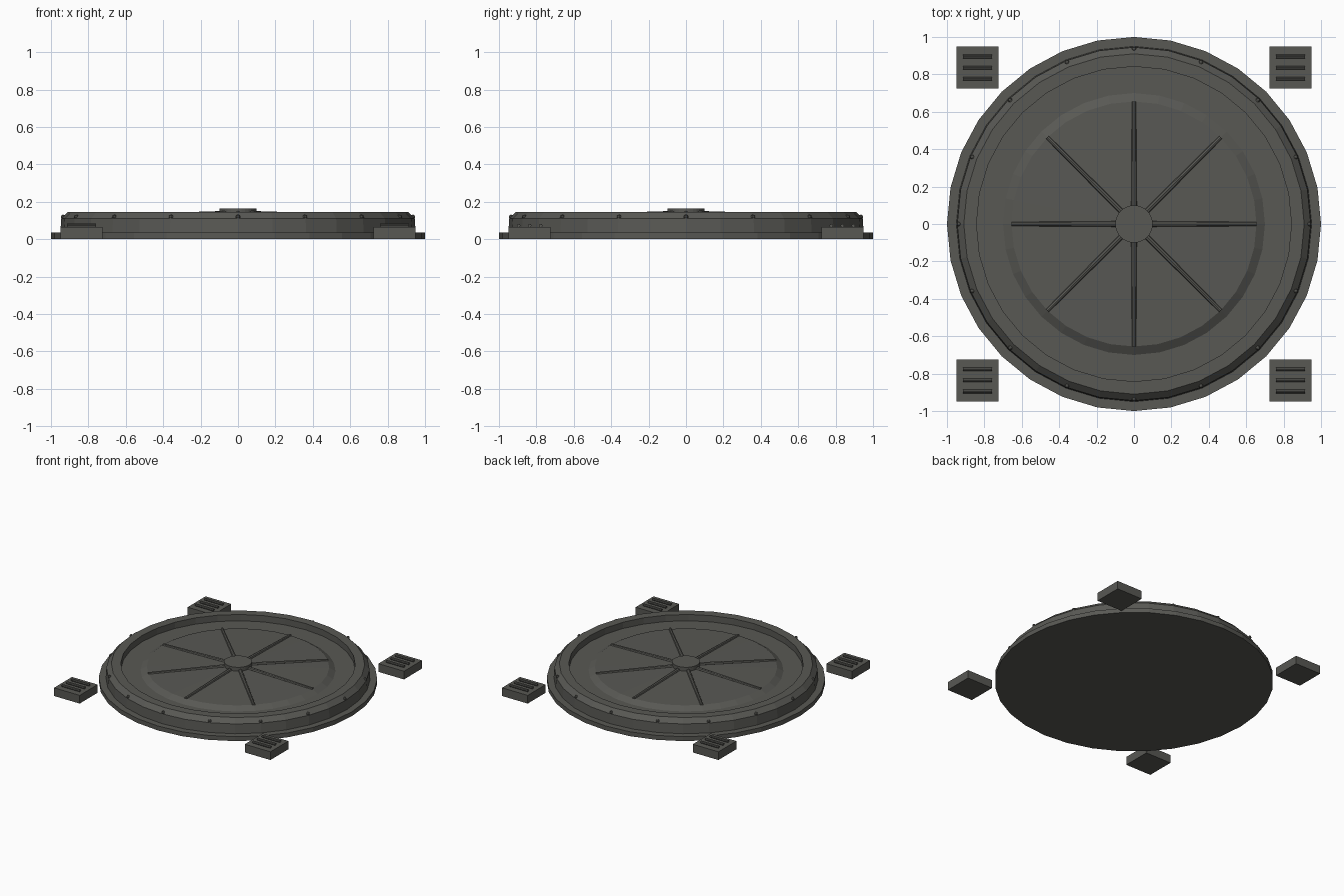
import bpy, bmesh, math
from mathutils import Vector, Matrix

if "Cube" in bpy.data.objects:
    bpy.data.objects.remove(bpy.data.objects["Cube"])

mat = bpy.data.materials.new("dark grey metal")
mat.diffuse_color = (0.098, 0.098, 0.088, 1)
mat.use_nodes = True
mat.node_tree.nodes["Principled BSDF"].inputs["Base Color"].default_value = mat.diffuse_color


def finish(name, bm):
    bmesh.ops.recalc_face_normals(bm, faces=bm.faces)
    me = bpy.data.meshes.new(name)
    bm.to_mesh(me)
    bm.free()
    me.materials.append(mat)
    ob = bpy.data.objects.new(name, me)
    bpy.context.collection.objects.link(ob)
    return ob


def lathe(name, profile, seg):
    # closed solid turned around z; end rings are capped
    bm = bmesh.new()
    rings = [[bm.verts.new((r * math.cos(2 * math.pi * i / seg),
                            r * math.sin(2 * math.pi * i / seg), z))
              for i in range(seg)] for r, z in profile]
    for a, b in zip(rings, rings[1:]):
        for i in range(seg):
            j = (i + 1) % seg
            bm.faces.new((a[i], a[j], b[j], b[i]))
    bm.faces.new(rings[0])
    bm.faces.new(rings[-1])
    return finish(name, bm)


def rod(bm, a, b, r1, r2, sides=8):
    a, b = Vector(a), Vector(b)
    d = b - a
    m = Matrix.Translation((a + b) / 2) @ d.to_track_quat('Z', 'Y').to_matrix().to_4x4()
    bmesh.ops.create_cone(bm, cap_ends=True, segments=sides, radius1=r1,
                          radius2=r2, depth=d.length, matrix=m)


# hatch: flange, wall, chamfered rim, recessed channel, raised lid
lathe("hatch_body", [(1, 0), (1, 0.035), (0.95, 0.035), (0.945, 0.11),
                     (0.91, 0.145), (0.842, 0.145), (0.842, 0.095),
                     (0.70, 0.095), (0.655, 0.122), (0.09, 0.135)], 32)

# central hub
lathe("hub", [(0.1, 0.11), (0.1, 0.165)], 32)

# eight radial ribs
bm = bmesh.new()
for k in range(8):
    c, s = math.cos(k * math.pi / 4), math.sin(k * math.pi / 4)
    rod(bm, (0.08 * c, 0.08 * s, 0.136), (0.655 * c, 0.655 * s, 0.122), 0.015, 0.011)
finish("lid_ribs", bm)

# sixteen rivets on the rim chamfer
bm = bmesh.new()
for k in range(16):
    a = k * math.pi / 8
    m = Matrix.Rotation(a, 4, 'Z') @ Matrix.Translation((0.936, 0, 0.119))
    bmesh.ops.create_uvsphere(bm, u_segments=6, v_segments=4, radius=0.013, matrix=m)
finish("rim_rivets", bm)

# four corner pads with three grip bars each
for side_x, nx in ((-1, "left"), (1, "right")):
    for side_y, ny in ((-1, "front"), (1, "back")):
        x, y = 0.836 * side_x, 0.836 * side_y
        bm = bmesh.new()
        bmesh.ops.create_cube(bm, size=1, matrix=Matrix.Translation((x, y, 0.0325))
                              @ Matrix.Diagonal((0.225, 0.225, 0.065, 1)))
        finish(f"{ny}_{nx}_pad", bm)
        bm = bmesh.new()
        for o in (-0.059, 0, 0.059):
            rod(bm, (x - 0.078, y + o, 0.073), (x + 0.078, y + o, 0.073), 0.01, 0.01)
        finish(f"{ny}_{nx}_grip_bars", bm)
